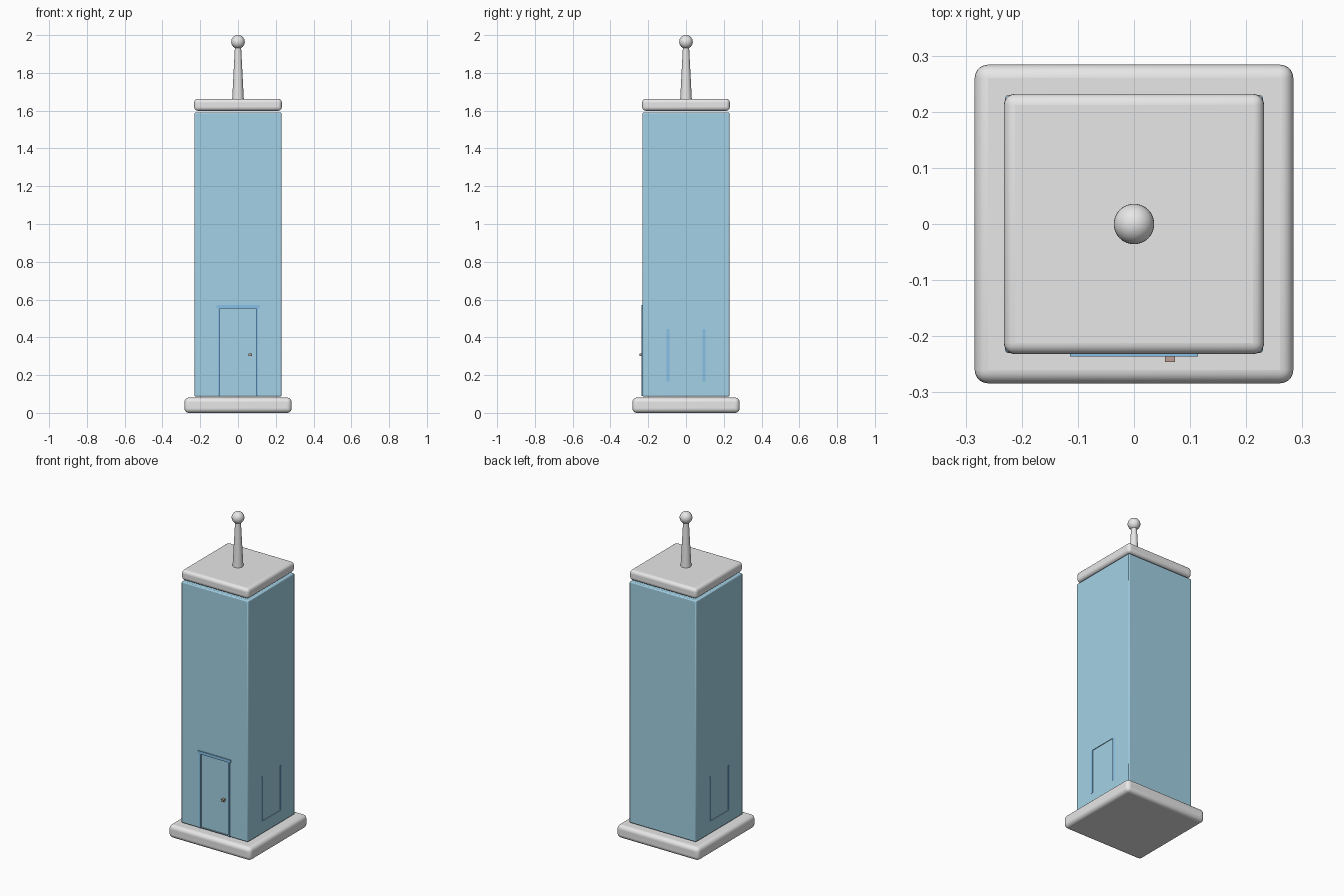
import bpy
import math

cube = bpy.data.objects.get("Cube")
if cube:
    bpy.data.objects.remove(cube, do_unlink=True)


def material(name, rgb):
    m = bpy.data.materials.new(name)
    m.use_nodes = True
    color = (*rgb, 1)
    m.diffuse_color = color
    m.node_tree.nodes["Principled BSDF"].inputs["Base Color"].default_value = color
    return m


GREY = material("light grey", (0.8, 0.8, 0.8))
BLUE = material("pale blue", (0.37, 0.64, 0.79))
TRIM = material("trim blue", (0.26, 0.57, 0.87))
BROWN = material("handle brown", (0.5, 0.35, 0.3))


def finish(name, mat, smooth=True):
    ob = bpy.context.object
    ob.name = name
    ob.data.materials.append(mat)
    if smooth:
        bpy.ops.object.shade_smooth_by_angle(angle=math.radians(35))
    return ob


def box(name, mat, x, y, z, bevel=0, segments=4):
    """Box from its (min, max) ranges, with optional rounded edges."""
    ranges = (x, y, z)
    bpy.ops.mesh.primitive_cube_add(size=1, location=[(a + b) / 2 for a, b in ranges])
    bpy.context.object.scale = [b - a for a, b in ranges]
    bpy.ops.object.transform_apply(location=False, rotation=False, scale=True)
    ob = finish(name, mat, bevel > 0)
    if bevel:
        mod = ob.modifiers.new("rounded edges", "BEVEL")
        mod.width = bevel
        mod.segments = segments
    return ob


def square(half):
    return (-half, half), (-half, half)


def recess(target, *ranges):
    cutter = box("recess_cutter", BLUE, *ranges)
    cutter.hide_render = True
    mod = target.modifiers.new("recess", "BOOLEAN")
    mod.operation = "DIFFERENCE"
    mod.solver = "EXACT"
    mod.object = cutter
    bpy.context.view_layer.objects.active = target
    while target.modifiers:
        bpy.ops.object.modifier_apply(modifier=target.modifiers[0].name)
    bpy.data.objects.remove(cutter, do_unlink=True)


# Base, booth body and roof slab
W = 0.23
box("base_slab", GREY, *square(0.284), (0, 0.081), 0.024, 5)
body = box("body", BLUE, *square(W), (0.087, 1.59), 0.006, 2)
box("roof_slab", GREY, *square(0.232), (1.599, 1.663), 0.02, 5)

# Recessed door with raised trim
recess(body, (-0.095, 0.095), (-W - 0.05, -W + 0.005), (0.095, 0.552))
for side, s in (("right", -1), ("left", 1)):
    box(f"door_post_{side}", TRIM, sorted((s * 0.095, s * 0.106)),
        (-W - 0.005, -W + 0.004), (0.09, 0.552))
box("door_lintel", TRIM, (-0.114, 0.114), (-W - 0.006, -W + 0.004), (0.552, 0.57))
box("door_handle", BROWN, (0.055, 0.073), (-0.246, -W + 0.007), (0.302, 0.315))

# Recessed side windows with vertical trim strips
for side, s in (("right", -1), ("left", 1)):
    recess(body, sorted((s * (W - 0.004), s * (W + 0.05))), (-0.09, 0.09), (0.165, 0.445))
    for end, e in (("front", -1), ("back", 1)):
        box(f"window_strip_{side}_{end}", TRIM, sorted((s * (W - 0.003), s * (W + 0.0008))),
            sorted((e * 0.088, e * 0.104)), (0.165, 0.445))

# Tapered mast and ball
bpy.ops.mesh.primitive_cone_add(vertices=32, radius1=0.031, radius2=0.016,
                                depth=0.29, location=(0, 0, 1.8))
finish("mast", GREY)
bpy.ops.mesh.primitive_uv_sphere_add(segments=32, ring_count=16, radius=0.036,
                                     location=(0, 0, 1.964))
finish("mast_ball", GREY)
